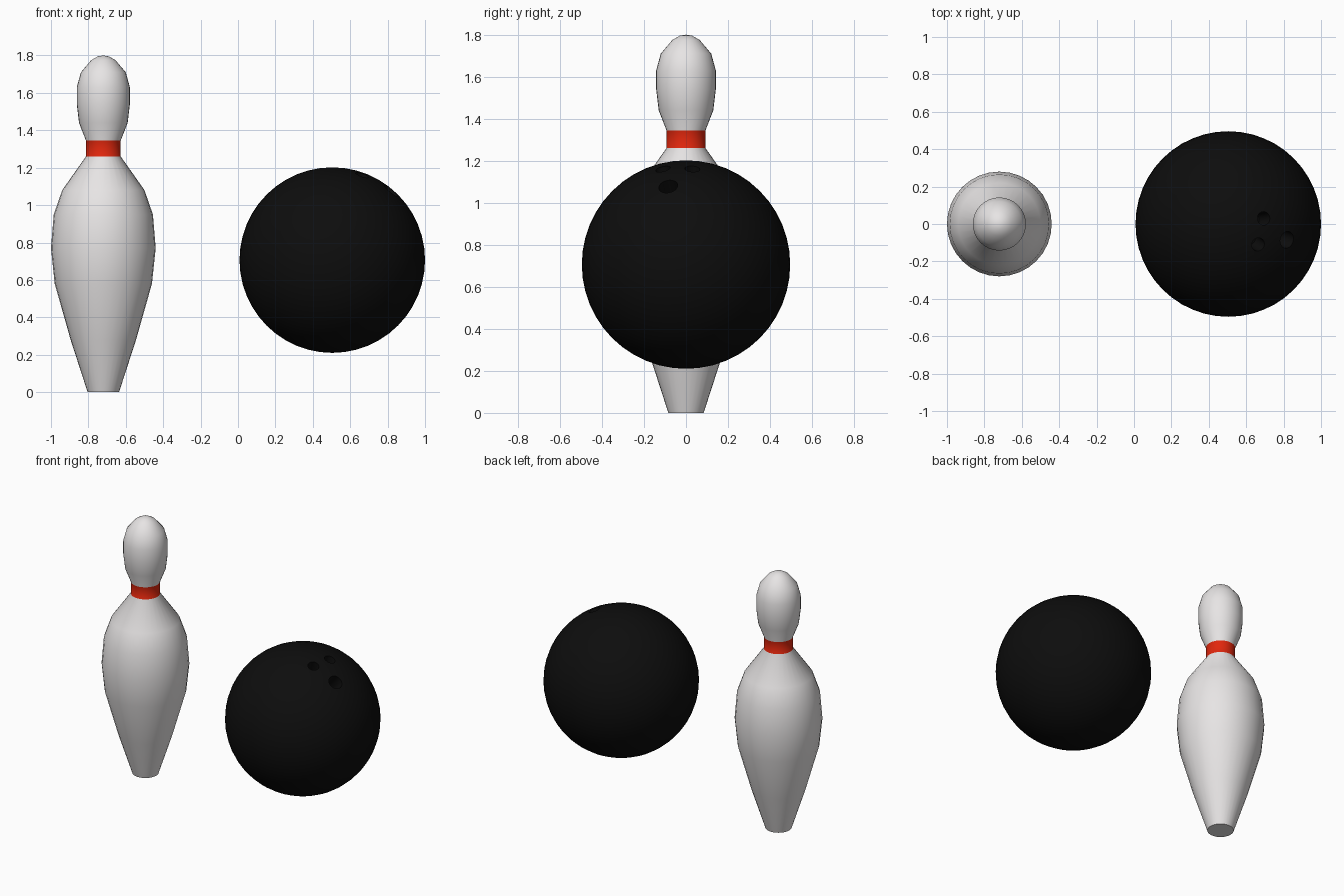
import bpy, bmesh, math
from mathutils import Vector

cube = bpy.data.objects.get("Cube")
if cube:
    bpy.data.objects.remove(cube, do_unlink=True)


def material(name, color, roughness=0.5):
    m = bpy.data.materials.new(name)
    m.use_nodes = True
    m.diffuse_color = color
    bsdf = m.node_tree.nodes["Principled BSDF"]
    bsdf.inputs["Base Color"].default_value = color
    bsdf.inputs["Roughness"].default_value = roughness
    return m


white = material("pin white", (0.8, 0.78, 0.78, 1))
red = material("band red", (0.75, 0.02, 0.004, 1))
black = material("ball black", (0.004, 0.004, 0.004, 1), 0.3)


def add_object(name, bm, *mats):
    mesh = bpy.data.meshes.new(name)
    bm.to_mesh(mesh)
    bm.free()
    for m in mats:
        mesh.materials.append(m)
    ob = bpy.data.objects.new(name, mesh)
    bpy.context.collection.objects.link(ob)
    return ob


def activate(ob):
    bpy.ops.object.select_all(action='DESELECT')
    ob.select_set(True)
    bpy.context.view_layer.objects.active = ob


def smooth(ob, degrees):
    activate(ob)
    bpy.ops.object.shade_smooth_by_angle(angle=math.radians(degrees))


# Pin: one lathed profile (radius, height), closed at both ends
BAND_LOW, BAND_HIGH = 1.26, 1.345
profile = [(0, 0), (0.084, 0), (0.175, 0.28), (0.26, 0.58), (0.28, 0.77),
           (0.265, 0.95), (0.22, 1.08), (0.093, BAND_LOW), (0.093, BAND_HIGH),
           (0.13, 1.44), (0.142, 1.54), (0.142, 1.63), (0.12, 1.71),
           (0.065, 1.775), (0.03, 1.795), (0, 1.8)]
bm = bmesh.new()
verts = [bm.verts.new((r, 0, z)) for r, z in profile]
edges = [bm.edges.new(pair) for pair in zip(verts, verts[1:])]
bmesh.ops.spin(bm, geom=verts + edges, cent=(0, 0, 0), axis=(0, 0, 1),
               angle=math.tau, steps=32, use_duplicate=False)
bmesh.ops.remove_doubles(bm, verts=bm.verts, dist=0.0005)
bmesh.ops.recalc_face_normals(bm, faces=bm.faces)
for f in bm.faces:
    f.material_index = int(BAND_LOW < f.calc_center_median().z < BAND_HIGH)
pin = add_object("bowling_pin", bm, white, red)
pin.location.x = -0.72
smooth(pin, 50)

# Ball
RADIUS = 0.496
center = Vector((0.504, 0, 0.706))
bm = bmesh.new()
bmesh.ops.create_uvsphere(bm, u_segments=48, v_segments=24, radius=RADIUS)
ball = add_object("bowling_ball", bm, black)
ball.location = center

# Finger holes: (x offset, y offset, radius) drilled towards the centre
for dx, dy, r in [(0.19, 0.03, 0.036), (0.16, -0.11, 0.036), (0.315, -0.085, 0.046)]:
    out = Vector((dx, dy, math.sqrt(RADIUS ** 2 - dx ** 2 - dy ** 2)))
    bm = bmesh.new()
    bmesh.ops.create_cone(bm, cap_ends=True, segments=24, radius1=r, radius2=r, depth=0.3)
    cutter = add_object("hole_cutter", bm, black)
    cutter.location = center + out
    cutter.rotation_euler = out.to_track_quat('Z', 'Y').to_euler()
    cutter.hide_render = True
    activate(ball)
    mod = ball.modifiers.new("finger_hole", 'BOOLEAN')
    mod.operation = 'DIFFERENCE'
    mod.solver = 'EXACT'
    mod.object = cutter
    bpy.ops.object.modifier_apply(modifier=mod.name)
    bpy.data.objects.remove(cutter, do_unlink=True)
smooth(ball, 40)
